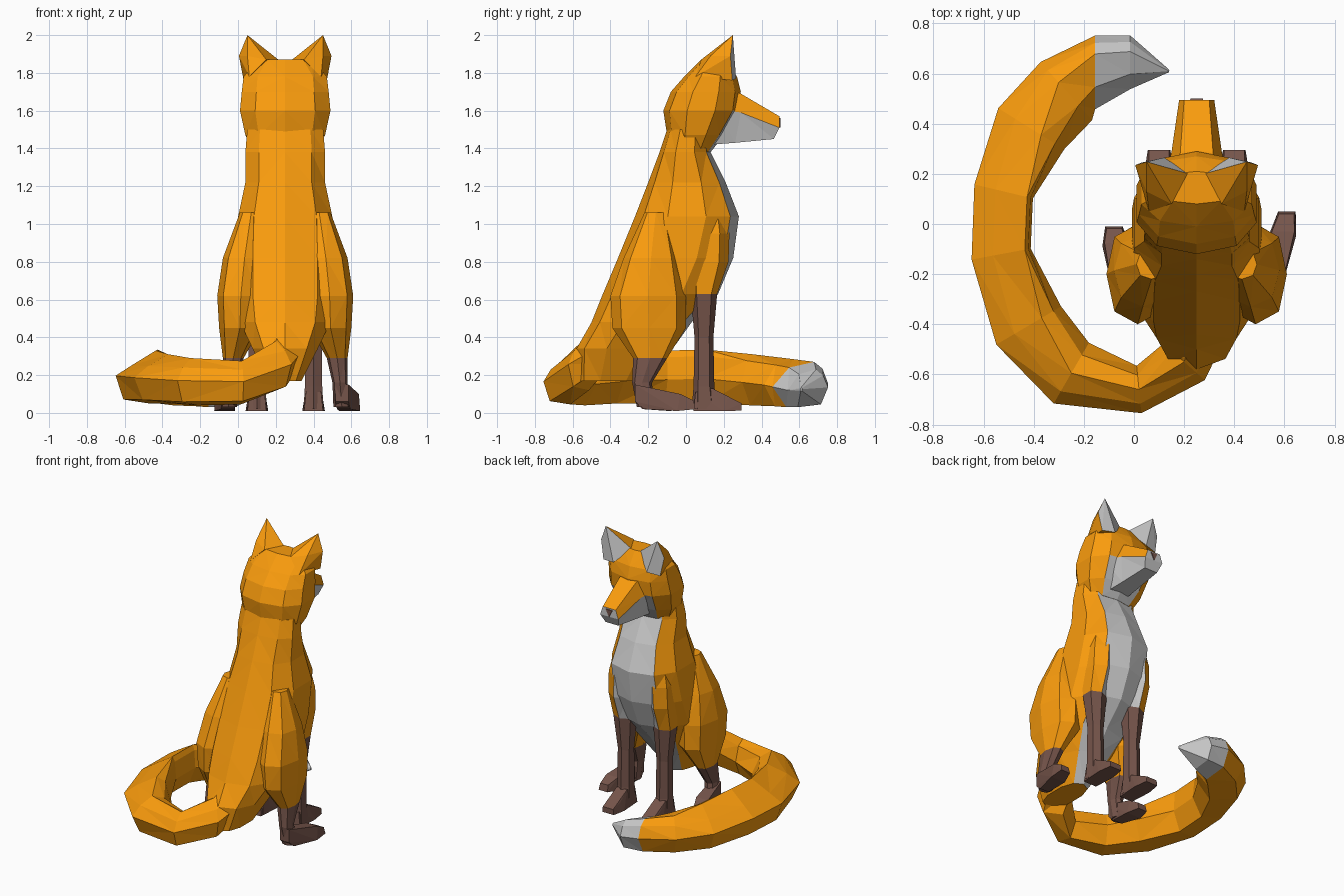
import bpy, bmesh
from math import cos, sin, pi, copysign
from mathutils import Vector

CX = 0.25          # the body's mirror plane
ORANGE, WHITE, BROWN = 0, 1, 2


def material(name, rgb):
    m = bpy.data.materials.new(name)
    m.diffuse_color = (*rgb, 1)
    return m


MATS = [material("orange_fur", (0.95, 0.33, 0.004)),
        material("white_fur", (0.6, 0.6, 0.6)),
        material("brown_fur", (0.18, 0.09, 0.07))]


def finish(name, bm):
    bmesh.ops.recalc_face_normals(bm, faces=bm.faces)
    bmesh.ops.triangulate(bm, faces=bm.faces)
    me = bpy.data.meshes.new(name)
    bm.to_mesh(me)
    bm.free()
    for m in MATS:
        me.materials.append(m)
    ob = bpy.data.objects.new(name, me)
    bpy.context.collection.objects.link(ob)
    return ob


def loft(name, rings, paint):
    """Skin a list of rings; paint(ring, segment) picks the colour."""
    bm = bmesh.new()
    vs = [[bm.verts.new(p) for p in r] for r in rings]
    n = len(rings[0])
    for i in range(len(vs) - 1):
        for j in range(n):
            k = (j + 1) % n
            f = bm.faces.new((vs[i][j], vs[i][k], vs[i + 1][k], vs[i + 1][j]))
            f.material_index = paint(i, j)
    for i, r in ((0, vs[0]), (len(vs) - 2, vs[-1])):
        bm.faces.new(r).material_index = paint(i, n // 2)
    return finish(name, bm)


def hull(name, pts, paint):
    """Convex faceted lump; paint(normal) picks the colour."""
    bm = bmesh.new()
    for p in pts:
        bm.verts.new(p)
    bmesh.ops.convex_hull(bm, input=bm.verts)
    bmesh.ops.recalc_face_normals(bm, faces=bm.faces)
    for f in bm.faces:
        f.normal_update()
        f.material_index = paint(f.normal)
    return finish(name, bm)


def flat_ring(x, y0, y1, z, w, n=10):
    """Horizontal rounded ring from y0 (back) to y1 (front), starting at the front."""
    pts = []
    for j in range(n):
        a = pi / 2 + 2 * pi * j / n
        c, s = cos(a), sin(a)
        c = copysign(abs(c) ** 0.85, c)
        s = copysign(abs(s) ** 0.85, s)
        pts.append((x + w * c, (y0 + y1) / 2 + (y1 - y0) / 2 * s, z))
    return pts


# torso: z, back y, chest y, half width
torso = [(1.50, -0.10, 0.12, 0.21), (1.38, -0.14, 0.13, 0.22), (1.22, -0.20, 0.21, 0.22),
         (1.04, -0.27, 0.28, 0.26), (0.82, -0.36, 0.25, 0.27), (0.63, -0.44, 0.17, 0.27),
         (0.48, -0.50, 0.03, 0.25), (0.34, -0.58, -0.07, 0.18), (0.17, -0.57, -0.20, 0.09)]
loft("torso", [flat_ring(CX, b, f, z, w) for z, b, f, w in torso],
     lambda i, j: WHITE if j in (0, 9) else ORANGE)

# head: z, back y, face y, half width
head = [(1.38, -0.06, 0.13, 0.17), (1.47, -0.10, 0.20, 0.22), (1.60, -0.12, 0.28, 0.25),
        (1.70, -0.08, 0.29, 0.24), (1.78, -0.01, 0.27, 0.23), (1.87, 0.08, 0.21, 0.15)]
loft("head", [flat_ring(CX, b, f, z, w) for z, b, f, w in head],
     lambda i, j: WHITE if i < 2 and j in (0, 9) else ORANGE)

# snout: y, top z, colour line z, bottom z, top half width, side half width
snout = [(0.16, 1.73, 1.61, 1.42, 0.075, 0.13), (0.29, 1.69, 1.59, 1.43, 0.065, 0.10),
         (0.495, 1.57, 1.51, 1.45, 0.05, 0.07)]
rings = []
for y, zt, zm, zb, wt, ws in snout:
    yb = y - 0.03
    rings.append([(CX + wt, y, zt), (CX + ws, y, zm), (CX + wt, yb, zb),
                  (CX - wt, yb, zb), (CX - ws, y, zm), (CX - wt, y, zt)])
loft("snout", rings, lambda i, j: WHITE if j in (1, 2, 3) else ORANGE)
hull("nose", [(CX + dx, y, z) for dx, y, z in
              ((-0.03, 0.48, 1.565), (0.03, 0.48, 1.565), (-0.025, 0.5, 1.56),
               (0.025, 0.5, 1.56), (0, 0.5, 1.51), (0, 0.47, 1.51))], lambda n: BROWN)

# paired parts, mirrored about the body's middle
for side, s in (("left", -1), ("right", 1)):
    hull(f"{side}_ear",
         [(CX + s * x, y, z) for x, y, z in
          ((0.20, 0.248, 2.0), (0.03, 0.20, 1.865), (0.245, 0.235, 1.89), (0.22, 0.245, 1.76),
           (0.19, 0.05, 1.78), (0.13, 0.265, 1.77), (0.10, 0.08, 1.87), (0.20, 0.13, 1.89))],
         lambda n: WHITE if n.y > 0.8 else ORANGE)

    # front leg: z, back y, front y, x offset, half width
    leg = [(1.10, 0.03, 0.20, 0.13, 0.07), (0.95, 0.0, 0.23, 0.15, 0.085),
           (0.80, 0.0, 0.225, 0.155, 0.085),
           (0.63, 0.025, 0.165, 0.155, 0.075), (0.40, 0.045, 0.145, 0.15, 0.05),
           (0.14, 0.04, 0.15, 0.15, 0.052), (0.02, 0.03, 0.17, 0.15, 0.06)]
    loft(f"{side}_front_leg", [flat_ring(CX + s * x, b, f, z, w, 6) for z, b, f, x, w in leg],
         lambda i, j: BROWN if i > 2 else (
             WHITE if j in ((0, 1) if s > 0 else (4, 5)) else ORANGE))
    hull(f"{side}_front_paw",
         [(CX + s * 0.15 + d * w, y, z) for d in (-1, 1) for w, y, z in
          ((0.05, 0.04, 0.01), (0.06, 0.20, 0.01), (0.045, 0.295, 0.012),
           (0.04, 0.295, 0.05), (0.045, 0.22, 0.075), (0.04, 0.14, 0.13), (0.04, 0.05, 0.11))],
         lambda n: BROWN)

    # haunch and hock: z, back y, front y, x offset, half width
    haunch = [(1.06, -0.22, -0.10, 0.18, 0.06), (0.82, -0.33, -0.04, 0.215, 0.115),
              (0.62, -0.40, 0.00, 0.235, 0.125), (0.45, -0.39, 0.0, 0.24, 0.11),
              (0.29, -0.28, -0.10, 0.275, 0.055), (0.16, -0.285, -0.18, 0.29, 0.04),
              (0.03, -0.26, -0.17, 0.30, 0.045)]
    loft(f"{side}_hind_leg", [flat_ring(CX + s * x, b, f, z, w, 8) for z, b, f, x, w in haunch],
         lambda i, j: BROWN if i > 3 else ORANGE)
    out, fwd = (0.06, 0.05) if s > 0 else (0.03, -0.01)
    hull(f"{side}_hind_paw",
         [(CX + s * (0.30 + out * t) + d * w, -0.27 + (0.27 + fwd) * t, z) for d in (-1, 1)
          for t, w, z in ((0, 0.035, 0.06), (0, 0.035, 0.15), (0.15, 0.035, 0.02),
                          (0.7, 0.055, 0.01), (1, 0.035, 0.02), (0.97, 0.03, 0.065),
                          (0.75, 0.045, 0.10), (0.35, 0.035, 0.11))],
         lambda n: BROWN)

# tail: x, y, z, side radius, vertical radius, ridge offset (+ is the outer side)
tail = [(0.25, -0.40, 0.38, 0.14, 0.13, 0), (0.20, -0.55, 0.25, 0.11, 0.13, 0),
        (0.02, -0.66, 0.16, 0.095, 0.115, 0), (-0.25, -0.595, 0.165, 0.14, 0.125, 0),
        (-0.42, -0.405, 0.18, 0.15, 0.13, -0.4), (-0.53, -0.12, 0.19, 0.12, 0.14, -0.8),
        (-0.52, 0.13, 0.195, 0.12, 0.14, -0.8), (-0.41, 0.38, 0.175, 0.155, 0.135, -0.3),
        (-0.27, 0.53, 0.16, 0.155, 0.125, 0.3), (-0.155, 0.605, 0.15, 0.147, 0.12, 0.5),
        (-0.015, 0.645, 0.13, 0.107, 0.10, 0.4), (0.14, 0.61, 0.125, 0.005, 0.01, 0)]
rings = []
for i, (x, y, z, r, h, ridge) in enumerate(tail):
    a, b = tail[max(i - 1, 0)], tail[min(i + 1, len(tail) - 1)]
    t = Vector((b[0] - a[0], b[1] - a[1], 0)).normalized()
    across = Vector((-t.y, t.x, 0))
    if i == 0:
        across = Vector((-1, 0, 0)) if across.x < 0 else Vector((1, 0, 0))
    elif i in (9, 10):                      # square cut at the white tip
        across = Vector((0, 1, 0))
    section = ((1, 0.05), (0.65, -0.85), (-0.5, -1), (-1, -0.1), (-0.6 + 0.4 * ridge, 0.75),
               (ridge, 1), (0.6 + 0.4 * ridge, 0.6 + 0.2 * ridge))
    rings.append([Vector((x, y, z + h * v)) + across * (r * u) for u, v in section])
loft("tail", rings, lambda i, j: WHITE if i >= 9 else ORANGE)
